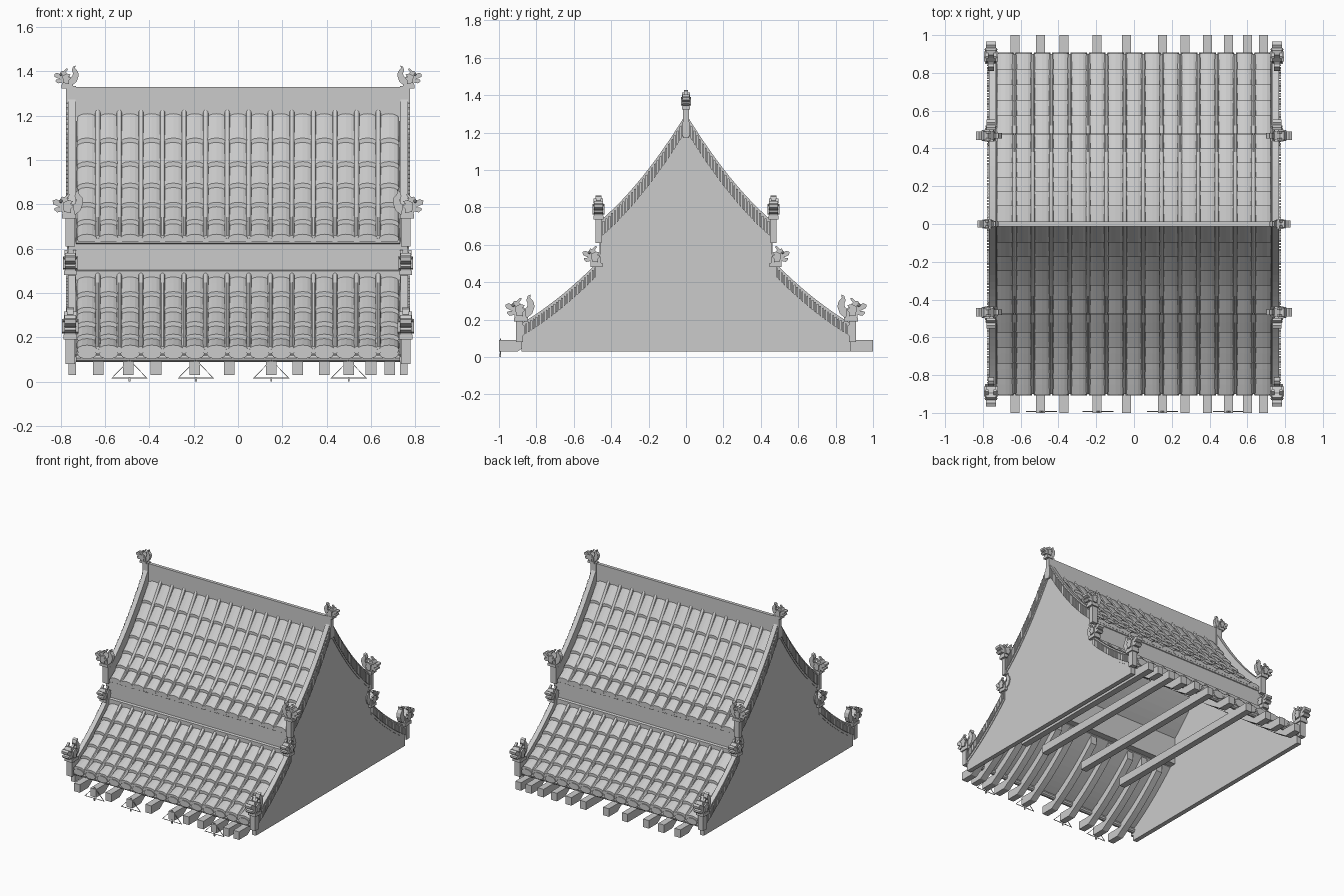
import bpy, bmesh, math
from mathutils import Vector, Matrix

if "Cube" in bpy.data.objects:
    bpy.data.objects.remove(bpy.data.objects["Cube"])

# ---------- helpers ----------
def loft(bm, rings, M=None):
    """Closed solid through equal-length rings of 3D points."""
    vs = [[bm.verts.new(M @ Vector(p) if M else p) for p in r] for r in rings]
    n = len(vs[0])
    for a, b in zip(vs, vs[1:]):
        for i in range(n):
            bm.faces.new((a[i], a[(i + 1) % n], b[(i + 1) % n], b[i]))
    bm.faces.new(vs[0][::-1])
    bm.faces.new(vs[-1])

def prism(bm, poly, axis, a, b, M=None):
    """Extrude a 2D outline along x (outline is y,z) or y (outline is x,z)."""
    f = (lambda p, t: (t, p[0], p[1])) if axis == 'x' else (lambda p, t: (p[0], t, p[1]))
    loft(bm, [[f(p, t) for p in poly] for t in (a, b)], M)

def box(bm, x0, x1, y0, y1, z0, z1, M=None):
    prism(bm, [(y0, z0), (y1, z0), (y1, z1), (y0, z1)], 'x', x0, x1, M)

def finish(bm, name):
    bmesh.ops.recalc_face_normals(bm, faces=bm.faces)
    me = bpy.data.meshes.new(name)
    bm.to_mesh(me)
    bm.free()
    ob = bpy.data.objects.new(name, me)
    bpy.context.collection.objects.link(ob)
    return ob

# ---------- concave roof curves: height of tile bed at distance y ----------
def upper(y):
    return 1.22 - 1.64 * y + 0.86 * y * y

def lower(y):
    t = y - 0.49
    return 0.455 - 1.0 * t + 0.53 * t * t

def steps(a, b, n):
    return [a + (b - a) * i / n for i in range(n + 1)]

# curve, inner y, outer y, tile rows, verge bottom and top offsets
ROOFS = {"upper": (upper, 0.01, 0.465, 6, -0.03, 0.08),
         "lower": (lower, 0.48, 0.89, 5, -0.055, 0.035)}
COLS, HALF = 15, 0.73
PITCH = 2 * HALF / COLS

def strip(f, y0, y1, lo, hi, n=12):
    ys = steps(y0, y1, n)
    return [(y, f(y) + lo) for y in ys] + [(y, f(y) + hi) for y in reversed(ys)]

for label, (f, y0, y1, rows, lo, hi) in ROOFS.items():
    for s, side in ((-1, "front"), (1, "back")):
        flip = lambda poly: [(s * p[0], p[1]) for p in poly]
        # roof deck
        bm = bmesh.new()
        prism(bm, flip(strip(f, y0, y1, -0.03, -0.006)), 'x', -HALF, HALF)
        finish(bm, f"{label}_{side}_deck")
        # overlapping arched tiles
        bm = bmesh.new()
        ys = steps(y0, y1, rows)
        for c in range(COLS):
            cx = -HALF + (c + 0.5) * PITCH
            for a, b in zip(ys, ys[1:]):
                rings = []
                for y, up in ((a, -0.012), ((a + b) / 2, 0), (b + 0.012, 0.012)):
                    ring = [(cx + 0.045 * math.cos(t), s * y, f(y) + up + 0.02 * math.sin(t))
                            for t in steps(0, math.pi, 6)]
                    ring += [(cx - 0.04, s * y, f(y) + up - 0.012),
                             (cx + 0.04, s * y, f(y) + up - 0.012)]
                    rings.append(ring)
                loft(bm, rings)
            # lens shaped drip end on the lower eave
            if label == "lower":
                z = f(y1) - 0.014
                lens = [(cx + 0.044 * math.cos(t), z + 0.024 * math.sin(t))
                        for t in steps(0, 2 * math.pi, 10)[:-1]]
                prism(bm, lens, 'y', s * (y1 - 0.01), s * (y1 + 0.018))
        finish(bm, f"{label}_{side}_tiles")
        # narrow round ribs covering the joints
        bm = bmesh.new()
        for c in range(1, COLS):
            cx = -HALF + c * PITCH
            rings = []
            for y in steps(y0, y1 + 0.01, 10):
                rings.append([(cx + 0.012 * math.cos(t), s * y, f(y) + 0.01 + 0.016 * math.sin(t))
                              for t in steps(0, math.pi, 5)] +
                             [(cx - 0.012, s * y, f(y) - 0.01), (cx + 0.012, s * y, f(y) - 0.01)])
            loft(bm, rings)
        finish(bm, f"{label}_{side}_ribs")
        # verges along the rakes with small edge tiles
        bm = bmesh.new()
        for m in (-1, 1):
            prism(bm, flip(strip(f, y0 - 0.005, y1 - 0.005, lo, hi)), 'x', m * 0.733, m * 0.768)
            es = steps(y0, y1, 30)
            for a, b in zip(es, es[1:]):
                e = a + (b - a) * 0.7
                prism(bm, flip([(a, f(a) + lo + 0.02), (e, f(e) + lo + 0.02),
                                (e, f(e) + hi - 0.012), (a, f(a) + hi - 0.022)]),
                      'x', m * 0.765, m * 0.777)
        finish(bm, f"{label}_{side}_verges")

# ---------- gable walls ----------
half = [(y, upper(y) - 0.02) for y in steps(0, 0.46, 12)]
half += [(0.46, 0.55), (0.50, 0.50)]
half += [(y, lower(y) - 0.035) for y in steps(0.50, 0.88, 10)]
half += [(0.88, 0.03)]
outline = half + [(-y, z) for y, z in half[:0:-1]]
bm = bmesh.new()
for m in (-1, 1):
    prism(bm, outline, 'x', m * 0.73, m * 0.764)
finish(bm, "gable_walls")

# ---------- ridge board ----------
bm = bmesh.new()
box(bm, -0.735, 0.735, -0.012, 0.012, 1.15, 1.33)
for m in (-1, 1):
    box(bm, m * 0.73, m * 0.777, -0.016, 0.016, 1.17, 1.335)
finish(bm, "ridge_board")

# ---------- stepped band between roofs, eave bars ----------
for s, side in ((-1, "front"), (1, "back")):
    bm = bmesh.new()
    prism(bm, [(s * y, z) for y, z in ((0.43, 0.44), (0.478, 0.44), (0.478, 0.50), (0.462, 0.505),
                                       (0.462, 0.62), (0.47, 0.625), (0.47, 0.64), (0.43, 0.655))],
          'x', -0.73, 0.73)
    finish(bm, f"{side}_band")
    bm = bmesh.new()
    bar = [(s * 0.88 + 0.02 * math.cos(t), 0.107 + 0.02 * math.sin(t))
           for t in steps(0, 2 * math.pi, 10)[:-1]]
    prism(bm, bar, 'x', -0.73, 0.73)
    finish(bm, f"{side}_eave_bar")

# ---------- curved rafters with projecting ends, straight tie beams ----------
BEAMS = (-0.63, -0.495, -0.37, -0.195, -0.04, 0.15, 0.27, 0.39, 0.50, 0.60, 0.685)
bm = bmesh.new()
for x in BEAMS:
    for s in (-1, 1):
        ys = steps(0.48, 0.86, 8)
        poly = [(y, lower(y) - 0.10) for y in ys] + [(0.90, 0.03), (1, 0.03), (1, 0.09), (0.90, 0.09)]
        poly += [(y, lower(y) - 0.04) for y in reversed(ys)]
        prism(bm, [(s * y, z) for y, z in poly], 'x', x - 0.024, x + 0.024)
finish(bm, "eave_rafters")
bm = bmesh.new()
for x in (-0.195, 0.15, 0.50, 0.685):
    box(bm, x - 0.024, x + 0.024, -0.36, 0.995, 0.03, 0.09)
finish(bm, "tie_beams")

# ---------- thin triangular frames under the front eave ----------
bm = bmesh.new()
for x in (-0.49, -0.19, 0.15, 0.50):
    outer = [(x - 0.082, 0.015), (x + 0.082, 0.015), (x, 0.1)]
    inner = [(x - 0.075, 0.018), (x + 0.075, 0.018), (x, 0.096)]
    for i in range(3):
        j = (i + 1) % 3
        prism(bm, [outer[i], outer[j], inner[j], inner[i]], 'y', -0.994, -0.99)
    box(bm, x - 0.004, x + 0.004, -0.996, -0.988, 0, 0.02)
finish(bm, "front_triangles")

# ---------- curled-tail beast finials ----------
HEAD = [(-.025, 0), (.022, 0), (.026, .016), (.044, .012), (.056, .022), (.054, .030),
        (.034, .032), (.060, .044), (.062, .058), (.048, .064), (.036, .058), (.026, .074),
        (.008, .07), (-.004, .056), (-.02, .04)]
TAIL = [(-.005, .004), (-.005, .044), (-.018, .042), (-.027, .048), (-.03, .062), (-.024, .076),
        (-.03, .094), (-.042, .1), (-.04, .086), (-.054, .07), (-.058, .05), (-.048, .02), (-.025, .002)]

def finial(bm, x, y, z, angle, size):
    M = Matrix.Translation((x, y, z)) @ Matrix.Rotation(angle, 4, 'Z') @ Matrix.Scale(size, 4)
    prism(bm, HEAD, 'y', -0.02, 0.02, M)
    prism(bm, TAIL, 'y', -0.013, 0.013, M)
    box(bm, -0.03, 0.026, -0.024, 0.024, -0.012, 0.006, M)
    for m in (-1, 1):
        # cheek mane, ear and eye
        prism(bm, [(-.01, .01), (.018, .014), (.022, .05), (.0, .06), (-.018, .056), (-.008, .045),
                   (-.02, .036), (-.009, .026)], 'y', m * 0.018, m * 0.028, M)
        prism(bm, [(.008, .064), (.02, .068), (.002, .086), (-.006, .082)], 'y', m * 0.01, m * 0.022, M)
        bmesh.ops.create_icosphere(bm, subdivisions=1, radius=0.008,
                                   matrix=M @ Matrix.Translation((.03, m * 0.019, .056)))

for m in (-1, 1):
    tag = "right" if m > 0 else "left"
    ax = 0 if m > 0 else math.pi
    bm = bmesh.new()
    finial(bm, m * 0.772, 0, 1.335, ax, 0.92)
    finish(bm, f"{tag}_ridge_finial")
    for s, side in ((-1, "front"), (1, "back")):
        ay = s * math.pi / 2
        X = m * 0.757
        bm = bmesh.new()
        finial(bm, m * 0.765, s * 0.468, 0.75, ax, 1.15)
        box(bm, X - 0.022, X + 0.022, s * 0.453, s * 0.485, 0.61, 0.745)
        finish(bm, f"{tag}_{side}_upper_finial")
        bm = bmesh.new()
        finial(bm, X, s * 0.482, 0.495, ay, 1.15)
        finish(bm, f"{tag}_{side}_middle_finial")
        bm = bmesh.new()
        finial(bm, X, s * 0.885, 0.205, ay, 1.3)
        box(bm, X - 0.022, X + 0.022, s * 0.872, s * 0.91, 0.08, 0.2)
        finish(bm, f"{tag}_{side}_lower_finial")
